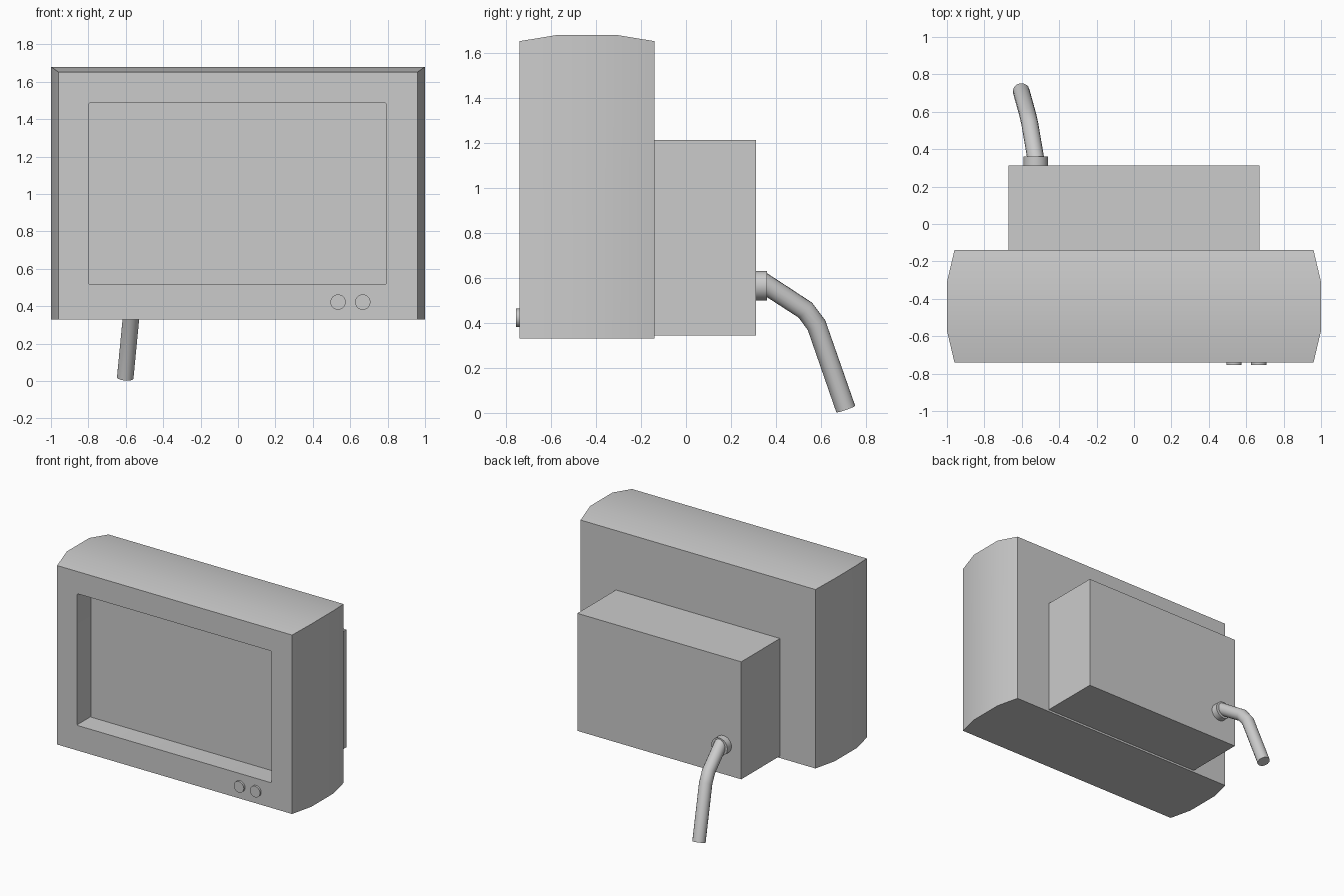
import bpy, bmesh, math

if "Cube" in bpy.data.objects:
    bpy.data.objects.remove(bpy.data.objects["Cube"])


def finish(obj, smooth=True):
    bpy.ops.object.select_all(action='DESELECT')
    obj.select_set(True)
    bpy.context.view_layer.objects.active = obj
    if smooth:
        bpy.ops.object.shade_smooth_by_angle(angle=math.radians(30))
    return obj


def loft(name, sections):
    """Skin a list of equal-length rings into a closed solid."""
    bm = bmesh.new()
    rings = [[bm.verts.new(p) for p in ring] for ring in sections]
    n = len(rings[0])
    for a, b in zip(rings, rings[1:]):
        for i in range(n):
            j = (i + 1) % n
            bm.faces.new((a[i], a[j], b[j], b[i]))
    bm.faces.new(rings[0])
    bm.faces.new(rings[-1])
    bmesh.ops.recalc_face_normals(bm, faces=bm.faces)
    mesh = bpy.data.meshes.new(name)
    bm.to_mesh(mesh)
    bm.free()
    obj = bpy.data.objects.new(name, mesh)
    bpy.context.collection.objects.link(obj)
    return obj


def rect(y, half_w, z0, z1):
    return [(-half_w, y, z0), (half_w, y, z0), (half_w, y, z1), (-half_w, y, z1)]


def disc(name, x, z, r, y0, y1):
    bpy.ops.mesh.primitive_cylinder_add(vertices=32, radius=r, depth=y1 - y0,
                                        location=(x, (y0 + y1) / 2, z),
                                        rotation=(math.pi / 2, 0, 0))
    obj = bpy.context.object
    obj.name = name
    return finish(obj)


# Cabinet: bulging sides and top, flat bottom
cabinet = loft("cabinet", [rect(y, w, 0.33, t) for y, w, t in (
    (-0.74, 0.96, 1.652), (-0.57, 1.0, 1.68), (-0.31, 1.0, 1.68), (-0.14, 0.96, 1.652))])

# Recessed screen opening with tiny rounded corners
x0, x1, z0, z1, r = -0.797, 0.792, 0.515, 1.488, 0.01
opening = []
for k, (cx, cz) in enumerate(((x1 - r, z1 - r), (x0 + r, z1 - r), (x0 + r, z0 + r), (x1 - r, z0 + r))):
    for s in range(4):
        a = math.radians(90 * k + 30 * s)
        opening.append((cx + r * math.cos(a), cz + r * math.sin(a)))
cutter = loft("screen_cutter", [[(x, y, z) for x, z in opening] for y in (-0.9, -0.58)])
cutter.hide_render = True
finish(cabinet, False)
cut = cabinet.modifiers.new("screen_recess", 'BOOLEAN')
cut.operation = 'DIFFERENCE'
cut.solver = 'EXACT'
cut.object = cutter
bpy.ops.object.modifier_apply(modifier=cut.name)
bpy.data.objects.remove(cutter)
finish(cabinet)

# Rear housing
loft("rear_housing", [rect(y, 0.67, 0.345, 1.213) for y in (-0.14, 0.312)])

# Control knobs
for i, x in enumerate((0.535, 0.667)):
    disc(f"knob_{i + 1}", x, 0.422, 0.041, -0.755, -0.73)

# Cable collar and drooping cable
disc("cable_collar", -0.525, 0.565, 0.065, 0.305, 0.36)
curve = bpy.data.curves.new("cable", 'CURVE')
curve.dimensions = '3D'
curve.bevel_depth = 0.045
curve.bevel_resolution = 6
curve.use_fill_caps = True
path = [(-0.522, 0.33, 0.587), (-0.556, 0.53, 0.457), (-0.567, 0.58, 0.39), (-0.603, 0.71, 0.017)]
spline = curve.splines.new('POLY')
spline.points.add(len(path) - 1)
for p, co in zip(spline.points, path):
    p.co = (*co, 1)
cable = bpy.data.objects.new("cable", curve)
bpy.context.collection.objects.link(cable)
finish(cable, False)
bpy.ops.object.convert(target='MESH')
finish(bpy.context.object)
